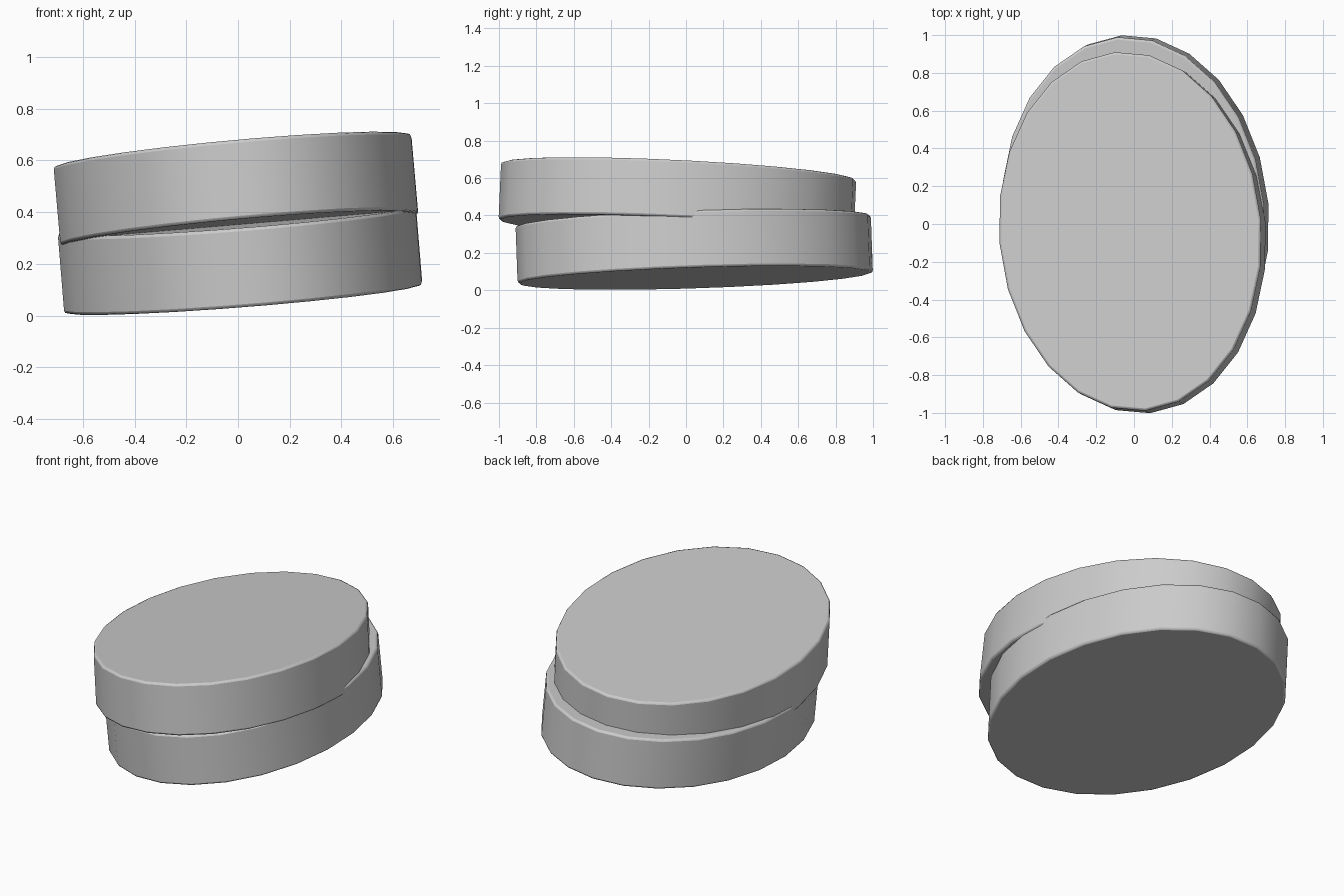
import bpy
import math
from mathutils import Matrix, Vector

if "Cube" in bpy.data.objects:
    bpy.data.objects.remove(bpy.data.objects["Cube"])

THICK = 0.306


def oval_disc(name, centre, slope_x, slope_y):
    """24-sided oval slab with softened rims, tilted to the given slopes."""
    bpy.ops.mesh.primitive_cylinder_add(vertices=24, radius=1, depth=THICK)
    obj = bpy.context.object
    obj.name = name
    obj.data.transform(Matrix.Diagonal((0.697, 0.954, 1, 1)))
    obj.data.transform(Matrix.Rotation(math.radians(5), 4, 'Z'))
    normal = Vector((-slope_x, -slope_y, 1)).normalized()
    tilt = Vector((0, 0, 1)).rotation_difference(normal).to_matrix().to_4x4()
    obj.data.transform(tilt)
    obj.location = centre
    bpy.ops.object.shade_smooth_by_angle(angle=math.radians(50))
    # small rounded rims
    bevel = obj.modifiers.new("rim", 'BEVEL')
    bevel.width = 0.012
    bevel.segments = 2
    bevel.limit_method = 'ANGLE'
    bevel.angle_limit = math.radians(50)
    return obj


# two overlapping slabs, shifted and tipped against each other
oval_disc("lower_disc", (0.008, 0.044, 0.219), 0.082, 0.036)
oval_disc("upper_disc", (-0.008, -0.046, 0.484), 0.088, -0.045)
